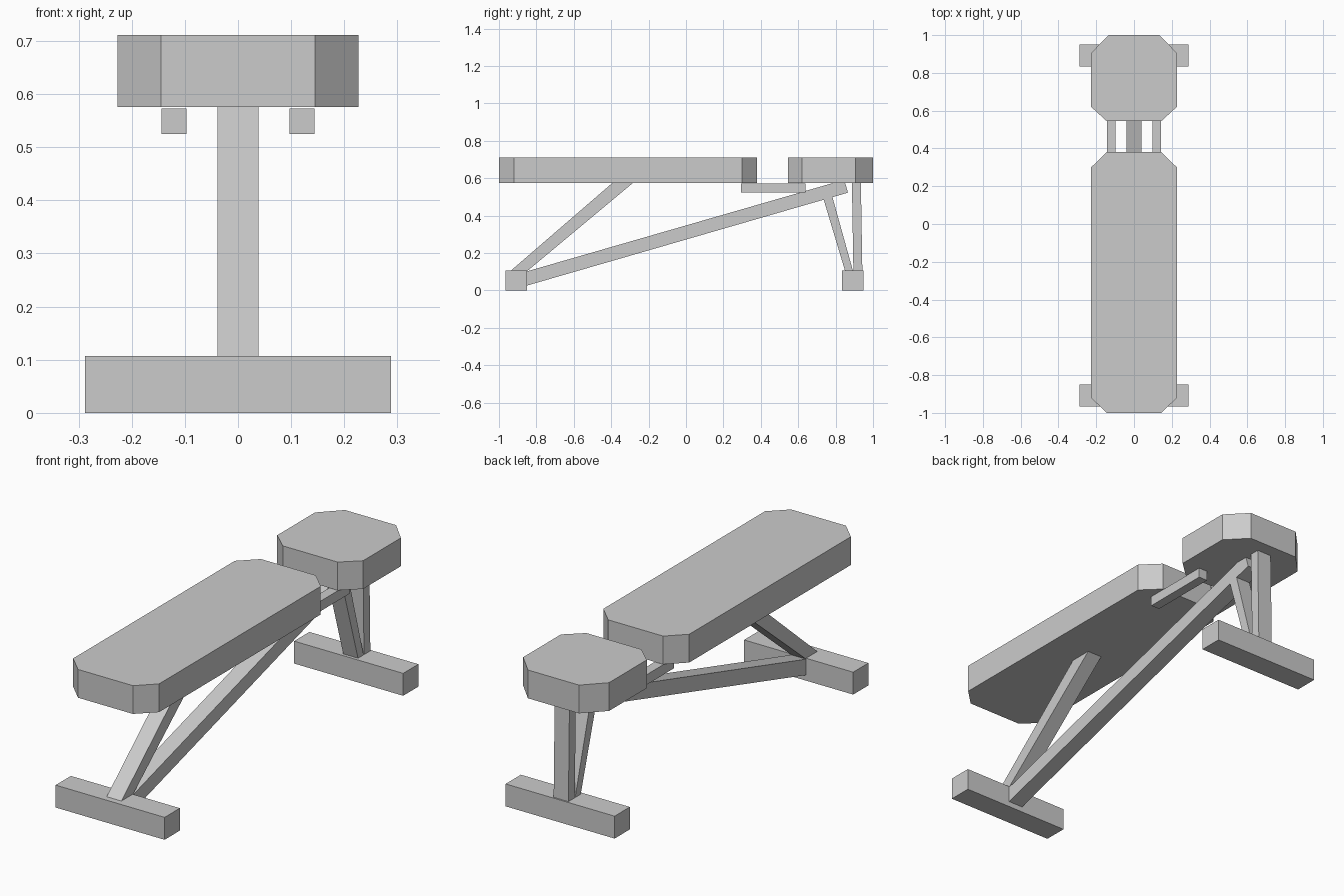
import bpy, bmesh

if "Cube" in bpy.data.objects:
    bpy.data.objects.remove(bpy.data.objects["Cube"])


def prism(name, profile, axis, lo, hi):
    """Extrude a flat profile: (y, z) along x, or (x, y) along z."""
    bm = bmesh.new()
    if axis == 'x':
        verts = [bm.verts.new((lo, a, b)) for a, b in profile]
        step = (hi - lo, 0, 0)
    else:
        verts = [bm.verts.new((a, b, lo)) for a, b in profile]
        step = (0, 0, hi - lo)
    face = bm.faces.new(verts)
    res = bmesh.ops.extrude_face_region(bm, geom=[face], use_keep_orig=True)
    moved = [g for g in res['geom'] if isinstance(g, bmesh.types.BMVert)]
    bmesh.ops.translate(bm, verts=moved, vec=step)
    bmesh.ops.recalc_face_normals(bm, faces=bm.faces)
    mesh = bpy.data.meshes.new(name)
    bm.to_mesh(mesh)
    bm.free()
    obj = bpy.data.objects.new(name, mesh)
    bpy.context.collection.objects.link(obj)
    return obj


def box_profile(y0, y1, z0, z1):
    return [(y0, z0), (y1, z0), (y1, z1), (y0, z1)]


def pad(name, y0, y1, front_cut, back_cut):
    """Cushion with chamfered corners; cuts are (x, y) sizes."""
    w = 0.227
    (fx, fy), (bx, by) = front_cut, back_cut
    right = [(w - fx, y0), (w, y0 + fy), (w, y1 - by), (w - bx, y1)]
    left = [(-x, y) for x, y in reversed(right)]
    prism(name, right + left, 'z', 0.576, 0.711)


# Cushions
pad("back_pad", -1.0, 0.38, (0.082, 0.08), (0.082, 0.08))
pad("seat_pad", 0.545, 1.0, (0.082, 0.075), (0.092, 0.095))

# Floor feet
prism("front_foot", box_profile(-0.965, -0.85, 0, 0.107), 'x', -0.288, 0.288)
prism("rear_foot", box_profile(0.835, 0.95, 0, 0.107), 'x', -0.288, 0.288)

# Frame tubes, drawn from the side
tubes = {
    "main_beam": [(-0.855, 0.025), (0.866, 0.523), (0.846, 0.592), (-0.855, 0.101)],
    "back_strut": [(-0.94, 0.103), (-0.85, 0.103), (-0.28, 0.578), (-0.39, 0.578)],
    "rear_post": [(0.895, 0.10), (0.943, 0.10), (0.935, 0.578), (0.887, 0.578)],
    "rear_brace": [(0.852, 0.10), (0.894, 0.10), (0.78, 0.51), (0.735, 0.49)],
}
for name, profile in tubes.items():
    prism(name, profile, 'x', -0.039, 0.039)

# Rails under the pads
for name, x in (("left_rail", -0.144), ("right_rail", 0.097)):
    prism(name, box_profile(0.295, 0.64, 0.525, 0.573), 'x', x, x + 0.047)
